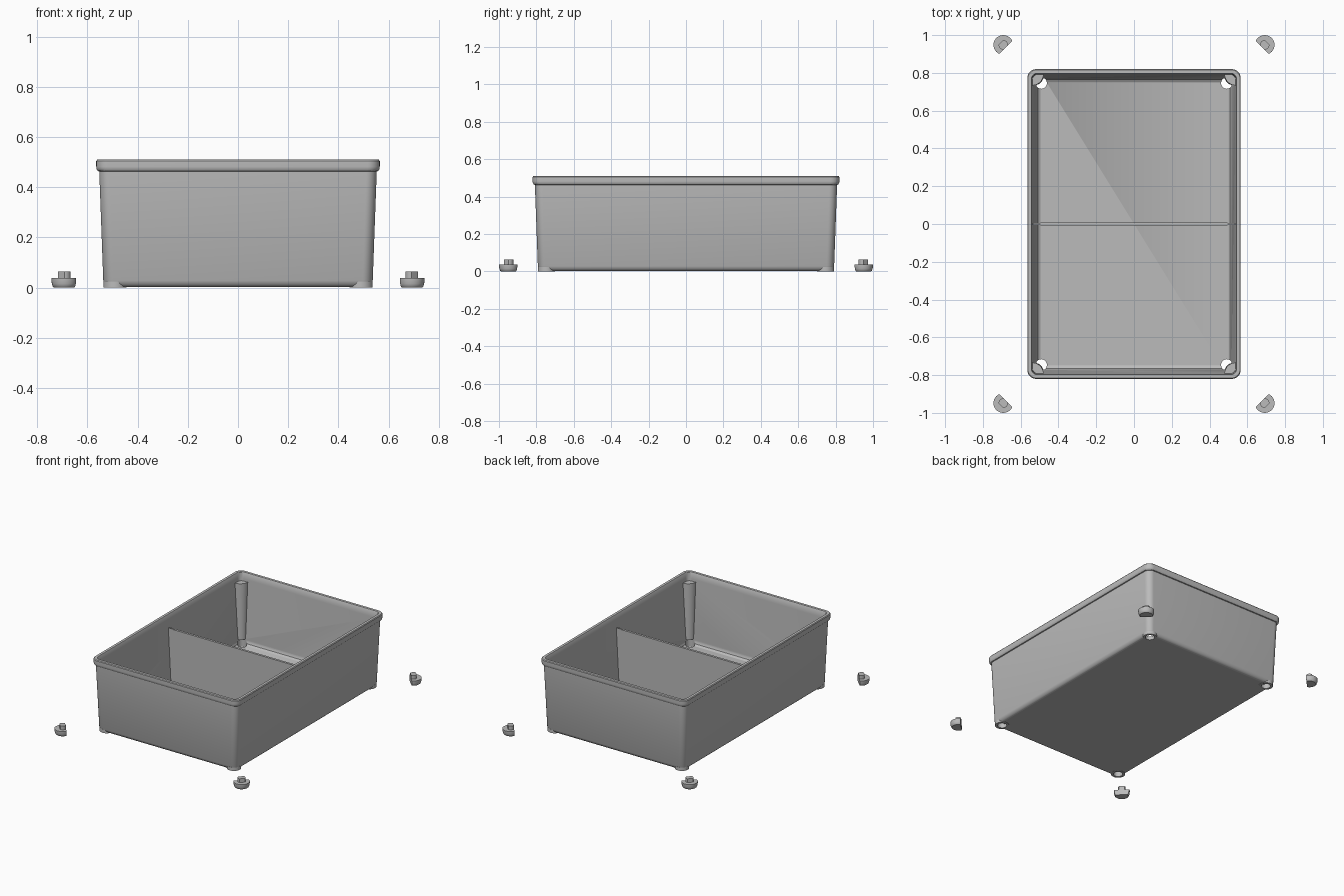
import bpy, bmesh, math
from mathutils import Vector

cube = bpy.data.objects.get("Cube")
if cube:
    bpy.data.objects.remove(cube, do_unlink=True)

GREY = bpy.data.materials.new("plain_grey")
GREY.use_nodes = True
GREY.diffuse_color = (0.5, 0.5, 0.5, 1)
GREY.node_tree.nodes["Principled BSDF"].inputs["Base Color"].default_value = (0.5, 0.5, 0.5, 1)

LONGER = 0.255          # depth half-size minus width half-size
CORNERS = [(sx, sy) for sx in (-1, 1) for sy in (-1, 1)]
HOLE = (0.491, 0.746)   # foot hole centre


def add_loft(bm, loops):
    """Skin a stack of equal-length loops and cap both ends."""
    rings = [[bm.verts.new(p) for p in loop] for loop in loops]
    n = len(rings[0])
    for a, b in zip(rings, rings[1:]):
        for i in range(n):
            j = (i + 1) % n
            bm.faces.new((a[i], a[j], b[j], b[i]))
    bm.faces.new(rings[0][::-1])
    bm.faces.new(rings[-1])


def finish(name, bm, cutter=None):
    """Turn the bmesh into a shaded object, optionally cut by another one."""
    bmesh.ops.recalc_face_normals(bm, faces=bm.faces)
    mesh = bpy.data.meshes.new(name)
    bm.to_mesh(mesh)
    bm.free()
    obj = bpy.data.objects.new(name, mesh)
    bpy.context.scene.collection.objects.link(obj)
    mesh.materials.append(GREY)
    bpy.ops.object.select_all(action='DESELECT')
    obj.select_set(True)
    bpy.context.view_layer.objects.active = obj
    if cutter:
        mod = obj.modifiers.new("holes", 'BOOLEAN')
        mod.operation = 'DIFFERENCE'
        mod.solver = 'EXACT'
        mod.object = cutter
        bpy.ops.object.modifier_apply(modifier=mod.name)
    bpy.ops.object.shade_smooth_by_angle(angle=math.radians(35))
    return obj


def rounded_rect(hx, r, z, seg=8):
    hy = hx + LONGER
    pts = []
    for k, (sx, sy) in enumerate([(1, 1), (-1, 1), (-1, -1), (1, -1)]):
        for i in range(seg + 1):
            a = math.pi / 2 * (k + i / seg)
            pts.append((sx * (hx - r) + r * math.cos(a), sy * (hy - r) + r * math.sin(a), z))
    return pts


def disc(x, y, r, z, turn=0, low=-1, high=1, n=32):
    """Circle whose local x is clamped, giving flats."""
    pts = []
    for i in range(n):
        a = math.tau * i / n
        u, v = max(low, min(high, r * math.cos(a))), r * math.sin(a)
        pts.append((x + u * math.cos(turn) - v * math.sin(turn),
                    y + u * math.sin(turn) + v * math.cos(turn), z))
    return pts


# Hole cutters
bm = bmesh.new()
for sx, sy in CORNERS:
    add_loft(bm, [disc(sx * HOLE[0], sy * HOLE[1], 0.03, z) for z in (-0.1, 0.06)])
cutter = finish("hole_cutter", bm)
cutter.hide_render = True

# Tray: outside from the base up, over the rim, then down the inside
profile = [(0.512, 0.03, 0.002), (0.522, 0.034, 0.005), (0.531, 0.038, 0.013),
           (0.537, 0.04, 0.028), (0.553, 0.042, 0.463), (0.559, 0.045, 0.465),
           (0.564, 0.048, 0.472), (0.565, 0.048, 0.482), (0.565, 0.048, 0.505),
           (0.561, 0.046, 0.51), (0.543, 0.03, 0.51), (0.54, 0.028, 0.506),
           (0.538, 0.028, 0.465), (0.516, 0.028, 0.052), (0.509, 0.026, 0.034),
           (0.495, 0.02, 0.025)]
bm = bmesh.new()
add_loft(bm, [rounded_rect(*p) for p in profile])
finish("tray", bm, cutter)

# Foot sockets under the corners
bm = bmesh.new()
for sx, sy in CORNERS:
    add_loft(bm, [disc(sx * HOLE[0], sy * HOLE[1], 0.046, z) for z in (0, 0.024)])
finish("foot_sockets", bm, cutter)

# Tapered corner posts, a quarter round each
bm = bmesh.new()
for sx, sy in CORNERS:
    loops = []
    for hx, r, z in ((0.523, 0.042, 0.02), (0.539, 0.06, 0.45)):
        arc = [(hx, hx + LONGER)]
        for i in range(13):
            a = math.pi * (1 + i / 24)
            arc.append((hx + r * math.cos(a), hx + LONGER + r * math.sin(a)))
        loops.append([(sx * x, sy * y, z) for x, y in arc])
    add_loft(bm, loops)
finish("corner_posts", bm, cutter)

# Divider: thick panel with thin end tongues
bm = bmesh.new()
for low, high, half in ((0.495, 0.495, 0.008), (0.52, 0.54, 0.004)):
    add_loft(bm, [[(-h, -half, z), (h, -half, z), (h, half, z), (-h, half, z)]
                  for h, z in ((low, 0.02), (high, 0.42))])
finish("divider", bm)

# Loose feet with a flat side facing the tray
for sx, sy in CORNERS:
    x, y = sx * 0.692, sy * 0.948
    turn = math.atan2(-sy, -sx)
    bm = bmesh.new()
    add_loft(bm, [disc(x, y, r, z, turn, high=0.018) for r, z in
                  ((0.041, 0), (0.046, 0.004), (0.05, 0.015), (0.052, 0.034), (0.052, 0.038))])
    add_loft(bm, [disc(x, y, 0.025, z, turn, -0.018, 0.018) for z in (0.03, 0.064)])
    side = ("front" if sy < 0 else "back") + ("_left" if sx > 0 else "_right")
    finish(side + "_foot", bm)

bpy.data.objects.remove(cutter, do_unlink=True)
